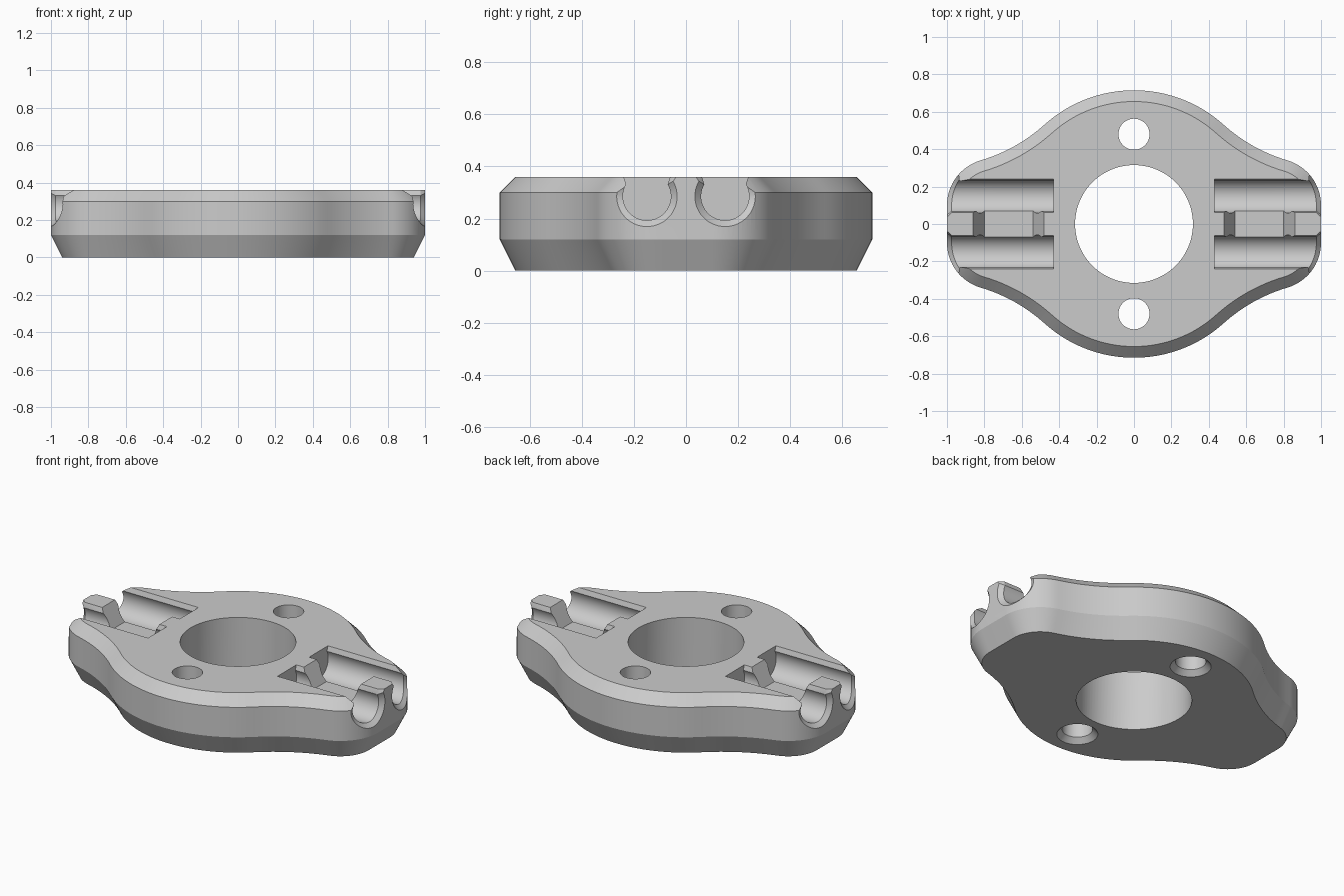
import bpy, bmesh, math
from math import sin, cos, pi, radians, sqrt

if "Cube" in bpy.data.objects:
    bpy.data.objects.remove(bpy.data.objects["Cube"])

H = 0.36
grey = bpy.data.materials.new("plain grey")
grey.diffuse_color = (0.6, 0.6, 0.6, 1)
grey.use_nodes = True
grey.node_tree.nodes["Principled BSDF"].inputs["Base Color"].default_value = grey.diffuse_color


def loft(name, rings):
    """Closed solid through rings that have equal point counts."""
    bm = bmesh.new()
    vr = [[bm.verts.new(p) for p in r] for r in rings]
    n = len(vr[0])
    for a, b in zip(vr, vr[1:]):
        for i in range(n):
            j = (i + 1) % n
            bm.faces.new((a[i], a[j], b[j], b[i]))
    bm.faces.new(vr[0][::-1])
    bm.faces.new(vr[-1])
    bmesh.ops.triangulate(bm, faces=[f for f in bm.faces if len(f.verts) == 4])
    bmesh.ops.recalc_face_normals(bm, faces=bm.faces)
    me = bpy.data.meshes.new(name)
    bm.to_mesh(me)
    bm.free()
    ob = bpy.data.objects.new(name, me)
    bpy.context.collection.objects.link(ob)
    me.materials.append(grey)
    return ob


def combine(target, tool, operation):
    mod = target.modifiers.new("boolean", 'BOOLEAN')
    mod.operation, mod.object, mod.solver = operation, tool, 'EXACT'
    bpy.context.view_layer.objects.active = target
    bpy.ops.object.modifier_apply(modifier=mod.name)
    bpy.data.objects.remove(tool)


# Outline: round hub, concave flank and rounded end, all tangent arcs
HUB, END, EX, EY = 0.715, 0.25, 0.75, 0.10
A = radians(48)
k = HUB - END
D = (EX**2 + EY**2 - k**2) / (2 * (EX * cos(A) + EY * sin(A) - k))
R = D - HUB
CX, CY = D * cos(A), D * sin(A)
B = math.atan2(CY - EY, CX - EX)


def outline(inset, z):
    def arc(cx, cy, r, a, b, n):
        return [(cx + r * cos(a + (b - a) * i / n), cy + r * sin(a + (b - a) * i / n))
                for i in range(n + 1)]
    q = arc(EX, EY, END - inset, 0, B, 16)
    q += arc(CX, CY, R + inset, B + pi, A + pi, 12)[1:]
    q += arc(0, 0, HUB - inset, A, pi / 2, 16)[1:]
    half = q + [(-x, y) for x, y in q[-2::-1]]
    return [(x, y, z) for x, y in half + [(-x, -y) for x, y in half]]


def circle(r, x, y, z, n=64):
    return [(x + r * cos(2 * pi * i / n), y + r * sin(2 * pi * i / n), z) for i in range(n)]


def prism(name, profile, w):
    """Extrude an xz profile across y."""
    return loft(name, [[(x, y, z) for x, z in profile] for y in (-w, w)])


# Chamfered body
body = loft("mount_plate", [outline(0.06, 0), outline(0, 0.12),
                            outline(0, 0.30), outline(0.06, H)])

# Full-height rib tips at both ends
for s in (-1, 1):
    combine(body, prism("rib_tip", [(s * .8, .2), (s, .2), (s, H), (s * .8, H)], 0.07), 'UNION')

# Centre bore and two countersunk bolt holes
combine(body, loft("bore_cutter", [circle(0.315, 0, 0, z, 96) for z in (-.1, .5)]), 'DIFFERENCE')
for y in (-0.48, 0.48):
    combine(body, loft("bolt_cutter", [circle(r, 0, y, z, 48) for r, z in
            ((.112, -.1), (.112, 0), (.083, .03), (.083, .5))]), 'DIFFERENCE')


# Snap-in channels: keyhole section with a flared mouth that follows the end curve
def keyhole(flare):
    r = 0.092 + flare
    pts = [(r * cos(a), 0.285 + r * sin(a)) for a in
           (radians(150 + 240 * i / 40) for i in range(41))]
    return pts + [(0.09 + flare, H + .002), (0.09 + flare, 0.5),
                  (-0.09 - flare, 0.5), (-0.09 - flare, H + .002)]


def end_x(y):
    d = max(0, abs(y) - EY)
    return EX + sqrt(END**2 - d * d)


for sx in (-1, 1):
    for sy in (-1, 1):
        rings = []
        for flare, place in ((0, lambda y: 0.43), (0, lambda y: end_x(y) - 0.025),
                             (0.024, end_x), (0.024, lambda y: 1.1)):
            rings.append([(sx * place(0.15 + y), sy * (0.15 + y), z) for y, z in keyhole(flare)])
        combine(body, loft("channel_cutter", rings), 'DIFFERENCE')

# Sloped trough in each rib between the channels
for s in (-1, 1):
    combine(body, prism("trough_cutter", [(s * x, z) for x, z in
            ((.48, H), (.54, .24), (.80, .24), (.86, H), (.86, .5), (.48, .5))], 0.08), 'DIFFERENCE')

# Smooth curved walls, crisp edges
bpy.ops.object.select_all(action='DESELECT')
body.select_set(True)
bpy.context.view_layer.objects.active = body
bpy.ops.object.shade_smooth_by_angle(angle=radians(25))
